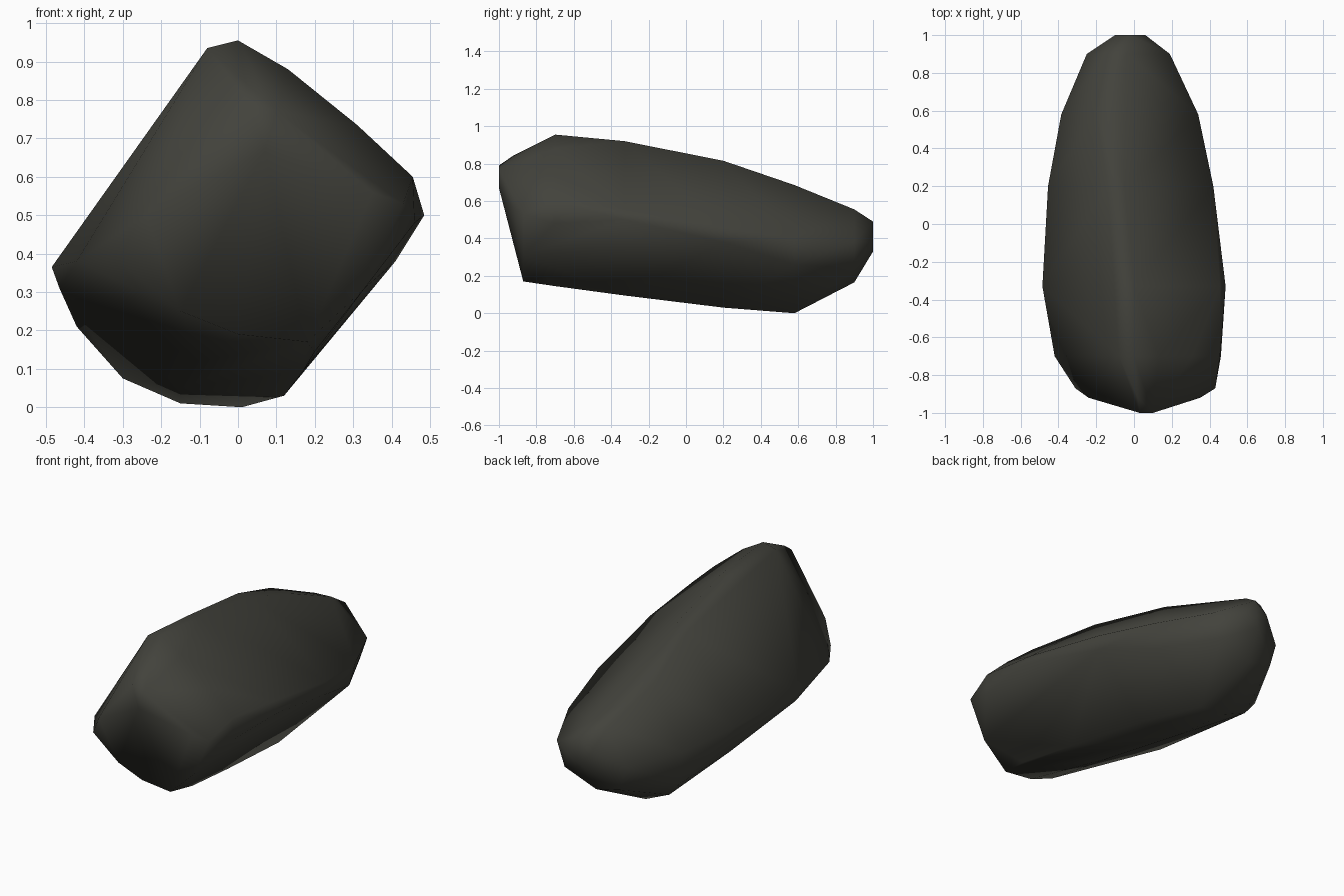
import bpy, bmesh, math

# Rough cross-sections of the boulder (x, z) at stations along y
SECTIONS = {
    -1.00: [(0.03, 0.79), (0.10, 0.77), (0.07, 0.67)],
    -0.92: [(0.02, 0.845), (-0.24, 0.50), (0.35, 0.56), (0.12, 0.40)],
    -0.87: [(-0.31, 0.38), (0.43, 0.53), (0.33, 0.31), (0.18, 0.17), (0.0, 0.19), (-0.15, 0.25)],
    -0.70: [(0.0, 0.955), (-0.08, 0.935), (0.13, 0.88), (0.31, 0.735), (-0.42, 0.38),
            (0.20, 0.145), (0.455, 0.60), (0.46, 0.48)],
    -0.33: [(-0.07, 0.915), (0.0, 0.92), (0.455, 0.555),
            (0.485, 0.50), (-0.485, 0.365), (-0.465, 0.31), (0.17, 0.095), (-0.10, 0.12)],
    0.20: [(-0.14, 0.815), (-0.05, 0.815), (0.42, 0.46), (0.41, 0.38), (0.12, 0.03),
           (-0.15, 0.05), (-0.42, 0.21), (-0.455, 0.36)],
    0.58: [(-0.20, 0.685), (-0.08, 0.685), (0.34, 0.40), (0.30, 0.26), (0.01, 0.0),
           (-0.15, 0.01), (-0.30, 0.075), (-0.37, 0.16), (-0.385, 0.34)],
    0.90: [(-0.14, 0.55), (-0.04, 0.555), (0.19, 0.38), (0.14, 0.24), (-0.06, 0.165),
           (-0.21, 0.20), (-0.25, 0.34)],
    1.00: [(-0.10, 0.43), (-0.02, 0.49), (0.06, 0.38), (-0.04, 0.33)],
}

# Boulder: hull skinned over the sections
bm = bmesh.new()
for y, ring in SECTIONS.items():
    for x, z in ring:
        bm.verts.new((x, y, z))
res = bmesh.ops.convex_hull(bm, input=bm.verts)
junk = {v for v in res["geom_interior"] + res["geom_unused"]
        if isinstance(v, bmesh.types.BMVert)}
bmesh.ops.delete(bm, geom=list(junk), context='VERTS')
bmesh.ops.recalc_face_normals(bm, faces=bm.faces)
for f in bm.faces:
    f.smooth = True

mesh = bpy.data.meshes.new("boulder")
bm.to_mesh(mesh)
bm.free()
rock = bpy.data.objects.new("boulder", mesh)
bpy.context.collection.objects.link(rock)

# Dark stone
stone = bpy.data.materials.new("dark grey stone")
stone.diffuse_color = (0.055, 0.055, 0.045, 1)
mesh.materials.append(stone)
